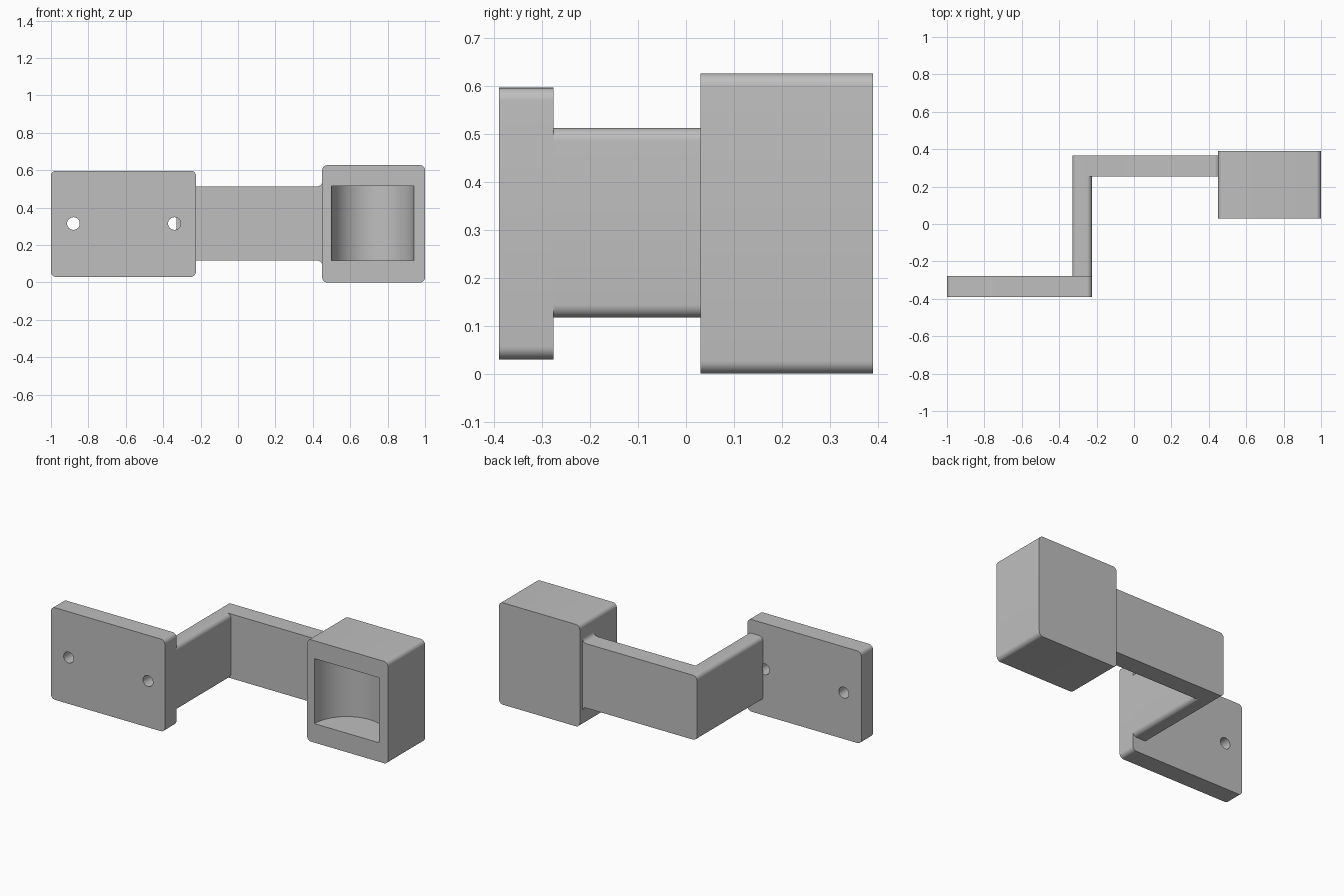
import bpy
import bmesh
from math import sin, cos, radians

cube = bpy.data.objects.get("Cube")
if cube:
    bpy.data.objects.remove(cube, do_unlink=True)

grey = bpy.data.materials.new("light grey")
grey.use_nodes = True
COLOUR = (0.52, 0.52, 0.52, 1)
grey.diffuse_color = COLOUR
grey.node_tree.nodes["Principled BSDF"].inputs["Base Color"].default_value = COLOUR

R = 0.027  # radius of every rounded corner


def arc(cx, cz, r, start, end, steps=8):
    """Points along an arc, angles in degrees."""
    angles = [radians(start + (end - start) * i / steps) for i in range(steps + 1)]
    return [(cx + r * cos(a), cz + r * sin(a)) for a in angles]


def rounded_rect(x0, x1, z0, z1):
    return (arc(x1 - R, z0 + R, R, -90, 0) + arc(x1 - R, z1 - R, R, 0, 90)
            + arc(x0 + R, z1 - R, R, 90, 180) + arc(x0 + R, z0 + R, R, 180, 270))


def prism(name, profile, y0, y1):
    """Extrude a front-facing profile from y0 to y1."""
    bm = bmesh.new()
    face = bm.faces.new([bm.verts.new((x, y0, z)) for x, z in profile])
    moved = bmesh.ops.extrude_face_region(bm, geom=[face])["geom"]
    verts = [v for v in moved if isinstance(v, bmesh.types.BMVert)]
    bmesh.ops.translate(bm, verts=verts, vec=(0, y1 - y0, 0))
    bmesh.ops.recalc_face_normals(bm, faces=bm.faces)
    mesh = bpy.data.meshes.new(name)
    bm.to_mesh(mesh)
    bm.free()
    mesh.materials.append(grey)
    obj = bpy.data.objects.new(name, mesh)
    bpy.context.collection.objects.link(obj)
    return obj


def smooth(obj):
    bpy.ops.object.select_all(action="DESELECT")
    obj.select_set(True)
    bpy.context.view_layer.objects.active = obj
    bpy.ops.object.shade_smooth_by_angle(angle=radians(30))


def cut(obj, cutter):
    """Subtract the cutter for good, then remove it."""
    cutter.hide_render = True
    mod = obj.modifiers.new("cut", "BOOLEAN")
    mod.operation = "DIFFERENCE"
    mod.solver = "EXACT"
    mod.object = cutter
    bpy.context.view_layer.objects.active = obj
    bpy.ops.object.modifier_apply(modifier=mod.name)
    bpy.data.objects.remove(cutter, do_unlink=True)


# Mounting plate with two screw holes
plate = prism("mounting_plate", rounded_rect(-1, -0.225, 0.03, 0.597), -0.39, -0.277)
for x in (-0.88, -0.34):
    cut(plate, prism("screw_hole_cutter", arc(x, 0.315, 0.034, 0, 345, 23), -0.5, -0.2))

# Short arm running back from the plate
ARM_LOW, ARM_HIGH = 0.117, 0.513
short_arm = prism("short_arm", rounded_rect(-0.33, -0.225, ARM_LOW, ARM_HIGH), -0.277, 0.365)

# Long arm running sideways, flared where it joins the holder
BOX_X = 0.45
top = [(-0.33 + R, ARM_HIGH)] + arc(BOX_X - R, ARM_HIGH + R, R, -90, 0) + [(BOX_X + 0.01, ARM_HIGH + R)]
bottom = [(x, ARM_LOW + ARM_HIGH - z) for x, z in reversed(top)]
long_arm = prism("long_arm", top + bottom, 0.253, 0.365)

# Holder block with a half-round pocket open to the front
block = prism("holder_block", rounded_rect(BOX_X, 1, 0, 0.627), 0.03, 0.39)
bpy.ops.mesh.primitive_cylinder_add(vertices=64, radius=0.22, depth=0.4, location=(0.72, 0.03, 0.317))
pocket = bpy.context.object
pocket.name = "pocket_cutter"
pocket.data.materials.append(grey)
cut(block, pocket)

for part in (plate, short_arm, long_arm, block):
    smooth(part)
